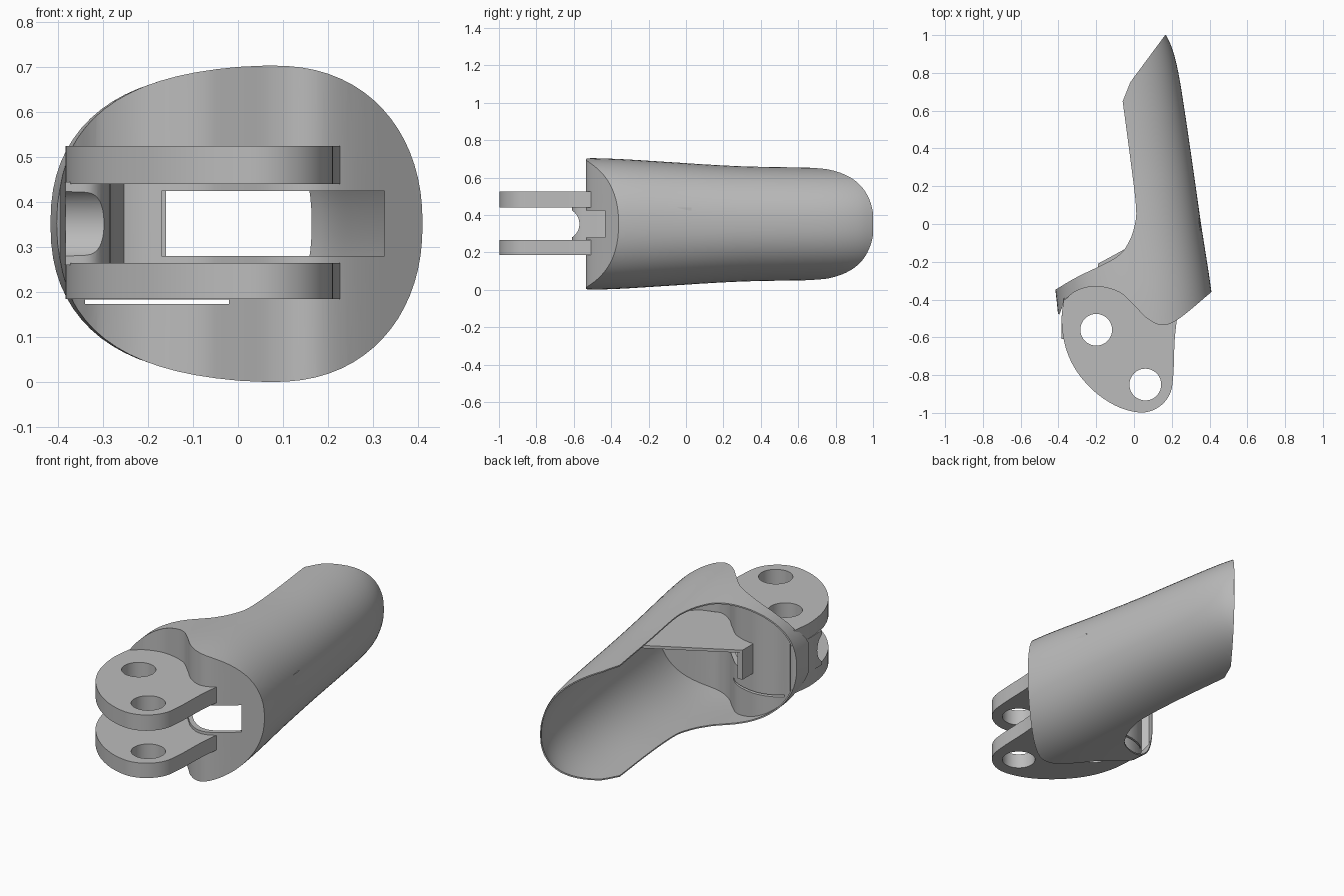
import bpy, bmesh, math
from mathutils import Matrix, Vector

if "Cube" in bpy.data.objects:
    bpy.data.objects.remove(bpy.data.objects["Cube"])

grey = bpy.data.materials.new("plain grey")
grey.use_nodes = True
grey.diffuse_color = (0.5, 0.5, 0.5, 1)
grey.node_tree.nodes["Principled BSDF"].inputs["Base Color"].default_value = (0.5, 0.5, 0.5, 1)
MID = 0.352


def curve(points, steps=6):
    """Smooth line through the points."""
    p = [Vector(q) for q in points]
    p = [2 * p[0] - p[1]] + p + [2 * p[-1] - p[-2]]
    out = []
    for a, b, c, d in zip(p, p[1:], p[2:], p[3:]):
        for i in range(steps):
            t = i / steps
            out.append(0.5 * (2 * b + (c - a) * t + (2 * a - 5 * b + 4 * c - d) * t * t
                              + (3 * b - a - 3 * c + d) * t ** 3))
    return out + [p[-2]]


def finish(name, bm):
    bmesh.ops.recalc_face_normals(bm, faces=bm.faces)
    mesh = bpy.data.meshes.new(name)
    bm.to_mesh(mesh)
    bm.free()
    mesh.materials.append(grey)
    ob = bpy.data.objects.new(name, mesh)
    bpy.context.collection.objects.link(ob)
    return ob


def prism(name, outline, low, high):
    bm = bmesh.new()
    face = bm.faces.new([bm.verts.new((q[0], q[1], low)) for q in outline])
    new = bmesh.ops.extrude_face_region(bm, geom=[face])["geom"]
    bmesh.ops.translate(bm, verts=[v for v in new if isinstance(v, bmesh.types.BMVert)],
                        vec=(0, 0, high - low))
    return finish(name, bm)


def box(name, x0, x1, y0, y1, low, high):
    return prism(name, [(x0, y0), (x1, y0), (x1, y1), (x0, y1)], low, high)


def loft(name, sections, inset, sides=72):
    """Oval tube along y; each section is y, right edge and half height."""
    bm = bmesh.new()
    rings = []
    for y, right, half in sections:
        centre, ring = right - 0.36, []
        for i in range(sides):
            a = 2 * math.pi * i / sides
            c, s = math.cos(a), math.sin(a)
            rx, power = (0.36, 0.91) if c > 0 else (0.465, 0.87)
            x = centre + (rx - inset) * math.copysign(abs(c) ** power, c)
            z = MID + (half - inset) * math.copysign(abs(s) ** power, s)
            ring.append(bm.verts.new((x, y, z)))
        rings.append(ring)
    for r, q in zip(rings, rings[1:]):
        for i in range(sides):
            j = (i + 1) % sides
            bm.faces.new((r[i], r[j], q[j], q[i]))
    bm.faces.new(rings[0])
    bm.faces.new(rings[-1])
    return finish(name, bm)


def combine(ob, other, operation):
    mod = ob.modifiers.new("cut", "BOOLEAN")
    mod.operation, mod.object, mod.solver = operation, other, "EXACT"
    bpy.context.view_layer.objects.active = ob
    bpy.ops.object.modifier_apply(modifier=mod.name)
    bpy.data.objects.remove(other)


# Guide lines seen from above
front = curve([(0.58, -0.22), (0.41, -0.36), (0.24, -0.5), (0.15, -0.535), (0.07, -0.5),
               (0, -0.43), (-0.08, -0.36), (-0.2, -0.33), (-0.3, -0.352), (-0.365, -0.4)])
side = curve([(-0.42, -0.35), (-0.3, -0.28), (-0.1, -0.18), (-0.03, -0.1), (0.005, 0),
              (0.01, 0.1), (-0.02, 0.35), (-0.06, 0.65)])
outline = front + [Vector(q) for q in [(-0.395, -0.48), (-0.42, -0.46)]] + side
outline += [Vector(q) for q in [(-0.02, 0.75), (0.165, 1), (0.6, 1)]]

# Shell
sections = [(q.x, q.y, q.z) for q in curve(
    [(-0.62, 0.435, 0.354), (-0.36, 0.41, 0.347), (0, 0.355, 0.325), (0.3, 0.312, 0.309),
     (0.6, 0.268, 0.303), (0.8, 0.235, 0.3), (0.92, 0.205, 0.297), (1, 0.17, 0.29),
     (1.05, 0.14, 0.285)])]
shell = loft("shell", sections, 0)
combine(shell, prism("outline_cutter", outline, -0.2, 0.9), "INTERSECT")

# Hollow inside, leaving a thin skin and a wavy front wall
hollow = loft("hollow_cutter", sections, 0.007)
inner = [q + Vector((0.004, 0.03)) for q in front]
inner += [Vector(q) for q in [(-0.385, -0.34), (-0.7, -0.32), (-0.7, 1.2), (0.7, 1.2)]]
combine(hollow, prism("inner_cutter", inner, -0.3, 1), "INTERSECT")
combine(shell, hollow, "DIFFERENCE")

# Opening through the front wall, and the narrow slit under the lower plate
combine(shell, box("window_cutter", -0.17, 0.325, -0.7, -0.2, 0.28, 0.425), "DIFFERENCE")
combine(shell, box("slit_cutter", -0.34, -0.02, -0.7, -0.25, 0.174, 0.184), "DIFFERENCE")

# Hinge plates with two pin holes each
rim = curve([(-0.372, -0.395), (-0.383, -0.52), (-0.36, -0.66), (-0.3, -0.785), (-0.2, -0.895),
             (-0.08, -0.97), (0.04, -0.998), (0.13, -0.97), (0.19, -0.9), (0.208, -0.8),
             (0.215, -0.62), (0.228, -0.495)])
joint = [q + Vector((0, 0.012)) for q in front if -0.36 < q.x < 0.22]
parts = [shell]
for name, low, high in (("lower_hinge_plate", 0.185, 0.265), ("upper_hinge_plate", 0.44, 0.525)):
    plate = prism(name, rim + joint, low, high)
    for cx, cy in ((-0.2, -0.56), (0.06, -0.85)):
        ring = [(cx + 0.084 * math.cos(k * math.pi / 24), cy + 0.084 * math.sin(k * math.pi / 24))
                for k in range(48)]
        combine(plate, prism("hole_cutter", ring, 0, 1), "DIFFERENCE")
    parts.append(plate)

# Web joining the plates on the outer side, hollowed around the pin, with a rounded scoop
web = curve([(-0.383, -0.61), (-0.32, -0.6), (-0.287, -0.54), (-0.28, -0.45), (-0.25, -0.325)])
web += [Vector(q) for q in [(-0.3, -0.34), (-0.37, -0.4), (-0.385, -0.5)]]
hinge_web = prism("hinge_web", web, 0.26, 0.445)
bm = bmesh.new()
bmesh.ops.create_cone(bm, cap_ends=True, segments=48, radius1=0.085, radius2=0.085, depth=0.5,
                      matrix=Matrix.Translation((-0.3, -0.655, MID))
                      @ Matrix.Rotation(math.pi / 2, 4, "Y"))
combine(hinge_web, finish("scoop_cutter", bm), "DIFFERENCE")
parts.append(hinge_web)

# Shelf above the opening and the short wall at its outer end
shelf = [(-0.19, -0.31), (-0.06, -0.35), (0.02, -0.43), (0.13, -0.51), (0.24, -0.475),
         (0.385, -0.36), (0.345, 0.03), (0.25, 0.03), (-0.19, -0.21)]
parts.append(prism("upper_shelf", shelf, 0.425, 0.44))
parts.append(box("opening_side_wall", -0.19, -0.16, -0.32, -0.21, 0.28, 0.43))

# Smooth curved surfaces, keep crisp edges
bpy.ops.object.select_all(action="DESELECT")
for ob in parts:
    ob.select_set(True)
bpy.context.view_layer.objects.active = shell
bpy.ops.object.shade_smooth_by_angle(angle=math.radians(32))
